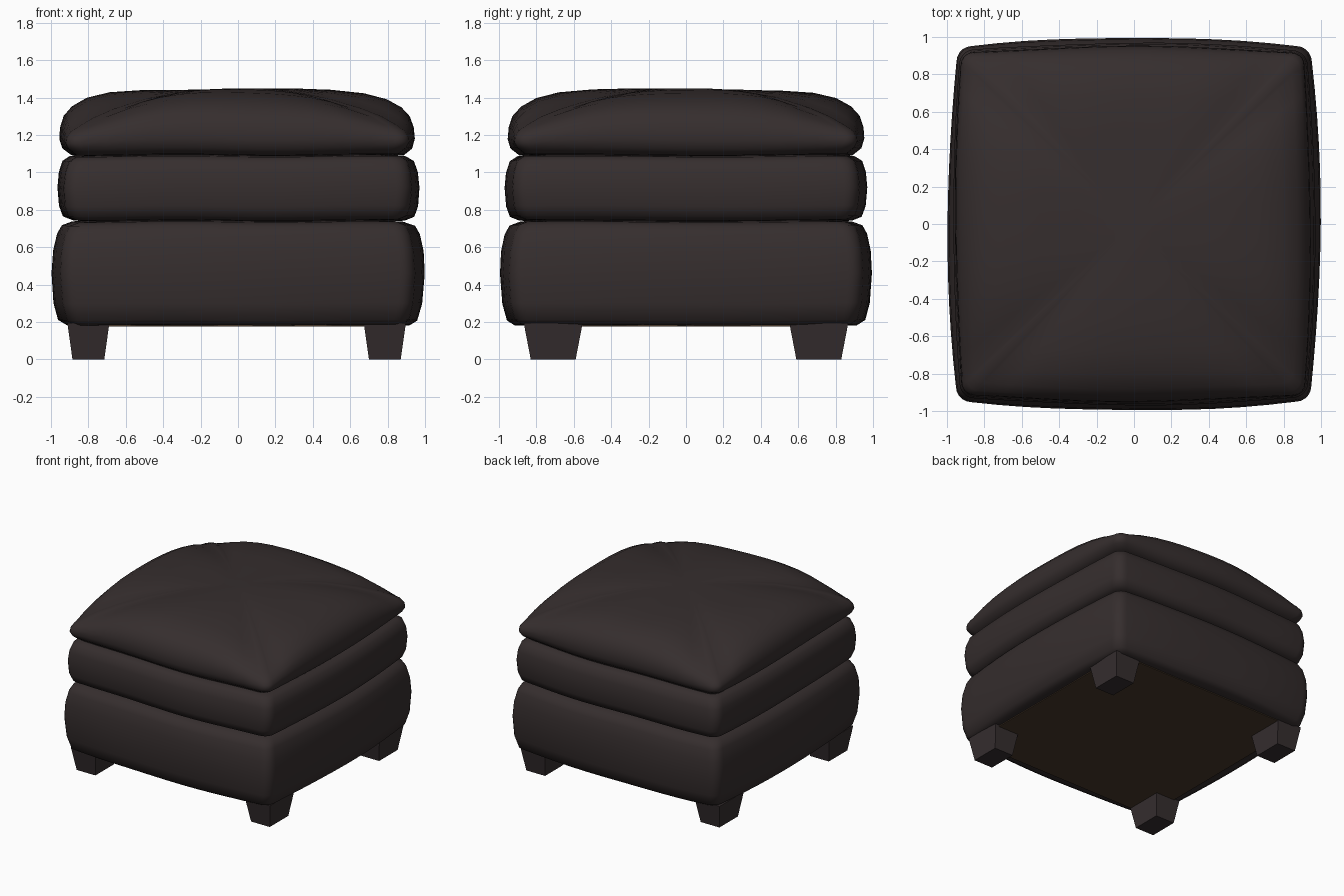
import bpy, bmesh, math

if "Cube" in bpy.data.objects:
    bpy.data.objects.remove(bpy.data.objects["Cube"], do_unlink=True)


def material(name, rgb):
    m = bpy.data.materials.new(name)
    m.use_nodes = True
    m.diffuse_color = (*rgb, 1)
    node = m.node_tree.nodes["Principled BSDF"]
    node.inputs["Base Color"].default_value = (*rgb, 1)
    node.inputs["Roughness"].default_value = 0.6
    return m


leather = material("dark brown leather", (0.036, 0.027, 0.027))
wood = material("dark stained wood", (0.036, 0.027, 0.028))
lining = material("brown lining cloth", (0.065, 0.04, 0.023))


def finish(bm, name, mat, smooth=True):
    bmesh.ops.recalc_face_normals(bm, faces=bm.faces)
    mesh = bpy.data.meshes.new(name)
    bm.to_mesh(mesh)
    bm.free()
    mesh.materials.append(mat)
    obj = bpy.data.objects.new(name, mesh)
    bpy.context.collection.objects.link(obj)
    if smooth:
        bpy.ops.object.select_all(action="DESELECT")
        obj.select_set(True)
        bpy.context.view_layer.objects.active = obj
        bpy.ops.object.shade_smooth_by_angle(angle=math.radians(50))
    return obj


def outline(half, bulge, radius, steps=12, arc=5):
    """Square with bowed sides and round corners, as (x, y, nearness to a corner)."""
    points = []
    inner = half - bulge - radius
    for turn in range(4):
        c, s = math.cos(turn * math.pi / 2), math.sin(turn * math.pi / 2)
        side = []
        for i in range(steps + 1):
            t = 2 * i / steps - 1
            side.append((half - bulge * t * t, t * inner, abs(t)))
        for i in range(1, arc):
            a = i / arc * math.pi / 2
            side.append((inner + radius * math.cos(a), inner + radius * math.sin(a), 1))
        points += [(x * c - y * s, x * s + y * c, t) for x, y, t in side]
    return points


def cushion(name, profile, bulge, radius, wobble=0.004, shift=0):
    """Loft outlines through (half width, height, corner drop), closed at both ends."""
    bm = bmesh.new()
    rings = []
    for half, z, drop in profile:
        k = half / profile[2][0]
        ring = []
        for x, y, t in outline(half, bulge * k, radius * k):
            swell = 1 + wobble * math.sin(5 * x + 3 * y + 4 * z)
            lump = wobble * math.sin(6 * x - 4 * y + shift * 9)
            ring.append(bm.verts.new((x * swell + shift, y * swell,
                                      z + lump - drop * t ** 3)))
        rings.append(ring)
    for low, high in zip(rings, rings[1:]):
        for i in range(len(low)):
            j = (i + 1) % len(low)
            bm.faces.new((low[i], low[j], high[j], high[i]))
    bm.faces.new(rings[0][::-1])
    bm.faces.new(rings[-1])
    return finish(bm, name, leather)


# Upholstered base, middle cushion and crowned seat cushion
cushion("base", [(0.86, 0.185, 0), (0.92, 0.185, 0), (0.96, 0.21, 0), (0.985, 0.3, 0),
                 (0.997, 0.46, 0), (0.99, 0.58, 0), (0.97, 0.67, 0), (0.945, 0.715, 0),
                 (0.89, 0.735, 0), (0.8, 0.74, 0)], 0.045, 0.08, 0.003)
cushion("middle_cushion", [(0.8, 0.74, 0), (0.89, 0.745, 0), (0.94, 0.765, 0),
                           (0.96, 0.82, 0), (0.968, 0.92, 0), (0.96, 1.0, 0),
                           (0.94, 1.06, 0), (0.9, 1.085, 0), (0.8, 1.09, 0)],
        0.035, 0.08, 0.003)
cushion("seat_cushion", [(0.8, 1.09, 0), (0.89, 1.095, 0), (0.935, 1.13, 0),
                         (0.95, 1.18, 0.02), (0.945, 1.24, 0.05), (0.925, 1.3, 0.08),
                         (0.88, 1.35, 0.1), (0.8, 1.395, 0.1), (0.68, 1.425, 0.08),
                         (0.5, 1.44, 0.04), (0.3, 1.445, 0.01), (0.1, 1.446, 0)],
        0.03, 0.07, 0.004, -0.005)

# Cloth panel under the base
bm = bmesh.new()
bmesh.ops.create_cube(bm, size=1)
bmesh.ops.scale(bm, vec=(1.72, 1.72, 0.008), verts=bm.verts)
bmesh.ops.translate(bm, vec=(0, 0, 0.18), verts=bm.verts)
finish(bm, "bottom_panel", lining, smooth=False)

# Tapered block legs
for side_x, x in (("right", -0.8), ("left", 0.785)):
    for side_y, y in (("front", -0.71), ("back", 0.71)):
        bm = bmesh.new()
        bmesh.ops.create_cube(bm, size=1)
        for v in bm.verts:
            top = v.co.z > 0
            v.co.x = x + v.co.x * (0.225 if top else 0.17)
            v.co.y = y + v.co.y * (0.315 if top else 0.24)
            v.co.z = 0.195 if top else 0
        finish(bm, f"{side_y}_{side_x}_leg", wood, smooth=False)
